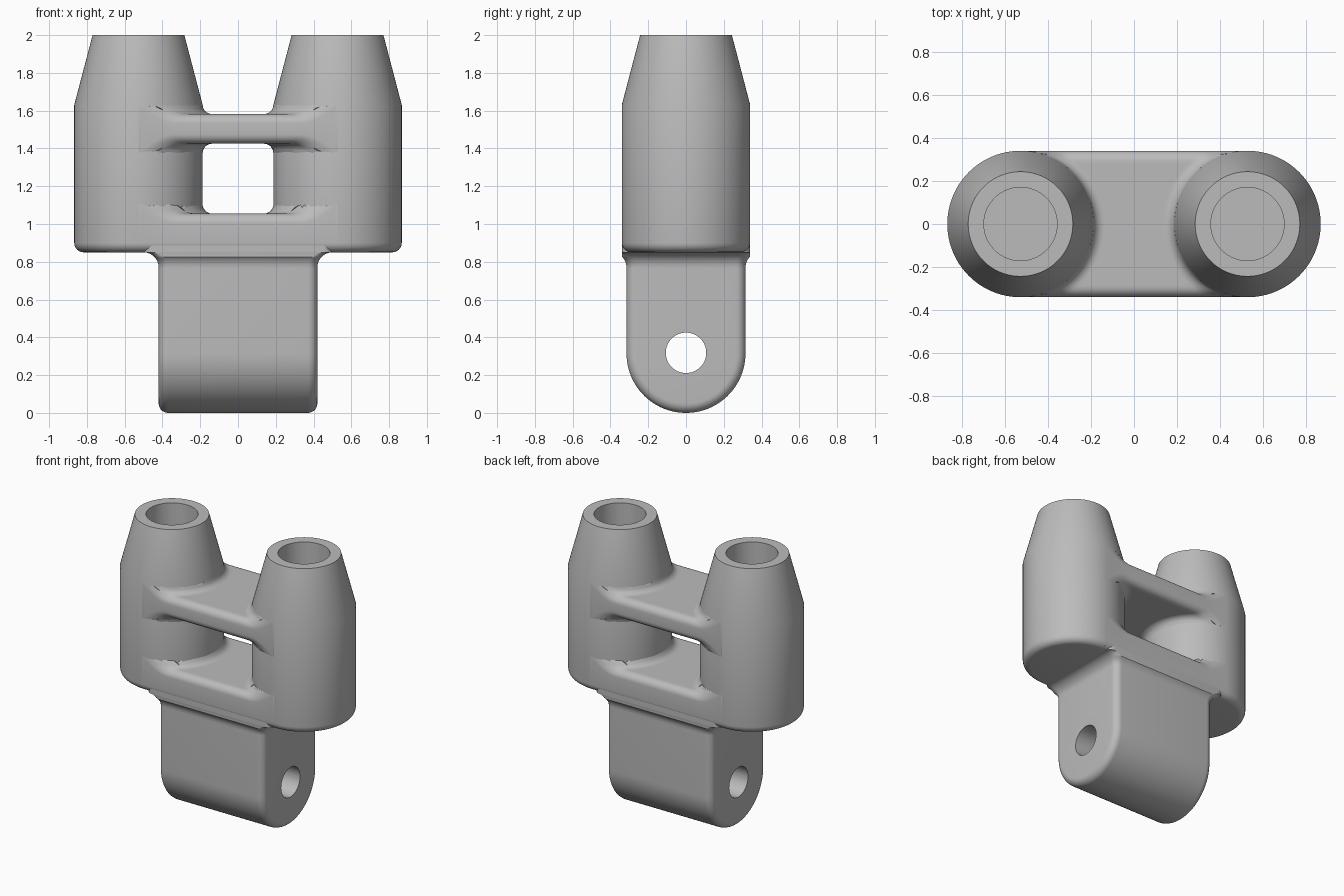
import bpy, bmesh
from math import sin, cos, pi, sqrt

if "Cube" in bpy.data.objects:
    bpy.data.objects.remove(bpy.data.objects["Cube"], do_unlink=True)

CX, R = 0.527, 0.34        # tower centre offset and radius
BODY_Z, NECK_Z = 0.85, 0.77
FILLET = 0.05
TANG_X, TANG_Y, NECK_R = 0.42, 0.315, 0.08

grey = bpy.data.materials.new("cast grey")
grey.use_nodes = True
grey.diffuse_color = (0.5, 0.5, 0.5, 1)
grey.node_tree.nodes["Principled BSDF"].inputs["Base Color"].default_value = (0.5, 0.5, 0.5, 1)


def loft(name, rings):
    """Skin a row of equal rings and close both ends with strips of quads."""
    bm = bmesh.new()
    rows = [[bm.verts.new(p) for p in ring] for ring in rings]
    n = len(rows[0])
    for a, b in zip(rows, rows[1:]):
        for i in range(n):
            j = (i + 1) % n
            bm.faces.new((a[i], a[j], b[j], b[i]))
    for row in (rows[0], rows[-1]):
        for i in range(n // 2 - 1):
            bm.faces.new((row[i], row[i + 1], row[n - 2 - i], row[n - 1 - i]))
    bmesh.ops.recalc_face_normals(bm, faces=bm.faces)
    mesh = bpy.data.meshes.new(name)
    bm.to_mesh(mesh)
    bm.free()
    ob = bpy.data.objects.new(name, mesh)
    mesh.materials.append(grey)
    bpy.context.collection.objects.link(ob)
    return ob


def smooth(ob):
    bpy.ops.object.select_all(action='DESELECT')
    ob.select_set(True)
    bpy.context.view_layer.objects.active = ob
    bpy.ops.object.shade_smooth_by_angle(angle=pi / 6)


def circle(cx, r, z, n=96):
    return [(cx + r * cos(2 * pi * i / n), r * sin(2 * pi * i / n), z) for i in range(n)]


# Towers: rounded foot, straight barrel, tapered top and blind bore
foot = [(R - FILLET + FILLET * sin(t * pi / 12), BODY_Z + FILLET * (1 - cos(t * pi / 12)))
        for t in range(7)]
profile = foot + [(R, 1.63), (0.243, 2), (0.17, 2), (0.17, 1.1)]
for side, name in ((1, "left_tower"), (-1, "right_tower")):
    smooth(loft(name, [circle(side * CX, r, z) for r, z in profile]))


# Webs between the towers, with filleted ends and rounded long edges
def drop(y, r):
    s = max(0, abs(y) - (R - r))
    return r - sqrt(max(0, r * r - s * s))


def rise(x, y):
    gap = min(FILLET, max(0, sqrt((CX - abs(x)) ** 2 + y * y) - R))
    return FILLET - sqrt(max(0, FILLET ** 2 - (FILLET - gap) ** 2))


def web(name, low, high, flared, inner):
    ys = [R * sin(pi / 2 * j / 20) for j in range(-20, 21)]
    rings = []
    for k in range(-30, 31):
        u = sin(pi / 2 * k / 30)
        top, bottom = [], []
        for y in ys:
            x = u * (CX - sqrt(max(0, inner ** 2 - y * y)))
            f = rise(x, y)
            edge = f - drop(y, max(FILLET - f, 0.001))
            top.append((x, y, high + edge))
            bottom.append((x, y, low - edge if flared else low + drop(y, FILLET)))
        rings.append(top + bottom[::-1])
    smooth(loft(name, rings))


web("upper_web", 1.425, 1.582, True, R - 0.01)
web("lower_web", BODY_Z, 1.055, False, R - 0.07)

# Tang: U-shaped lug with rounded ends and a cross hole
def u_ring(x, inset):
    w = TANG_Y - inset
    arc = [(x, w * cos(pi * i / 47), TANG_Y - w * sin(pi * i / 47)) for i in range(48)]
    return [(x, w, NECK_Z)] + arc + [(x, -w, NECK_Z)]


ends = [(TANG_X - FILLET + FILLET * sin(t * pi / 16), FILLET * (1 - cos(t * pi / 16)))
        for t in range(9)]
tang = loft("tang", [u_ring(-x, d) for x, d in reversed(ends)] + [u_ring(x, d) for x, d in ends])
bpy.ops.mesh.primitive_cylinder_add(vertices=64, radius=0.107, depth=2,
                                    location=(0, 0, 0.318), rotation=(0, pi / 2, 0))
cutter = bpy.context.object
cutter.name = "pin_hole_cutter"
cutter.data.materials.append(grey)
cut = tang.modifiers.new("pin_hole", 'BOOLEAN')
cut.operation, cut.solver, cut.object = 'DIFFERENCE', 'EXACT', cutter
bpy.context.view_layer.objects.active = tang
bpy.ops.object.modifier_apply(modifier=cut.name)
bpy.data.objects.remove(cutter, do_unlink=True)
smooth(tang)


# Neck: rounded rectangle flaring from the tang into the body
def neck_ring(z):
    s = min(z - NECK_Z, NECK_R)
    e = NECK_R - sqrt(max(0, NECK_R ** 2 - s * s))
    hx, hy = TANG_X + e - FILLET, TANG_Y + min(e, 0.023) - FILLET
    ring = []
    for q, (sx, sy) in enumerate(((1, 1), (-1, 1), (-1, -1), (1, -1))):
        for i in range(9):
            a = pi / 2 * (q + i / 8)
            ring.append((sx * hx + FILLET * cos(a), sy * hy + FILLET * sin(a), z))
    return ring


heights = [NECK_Z + NECK_R * sin(t * pi / 24) for t in range(13)] + [BODY_Z + 0.04]
smooth(loft("neck", [neck_ring(z) for z in heights]))
